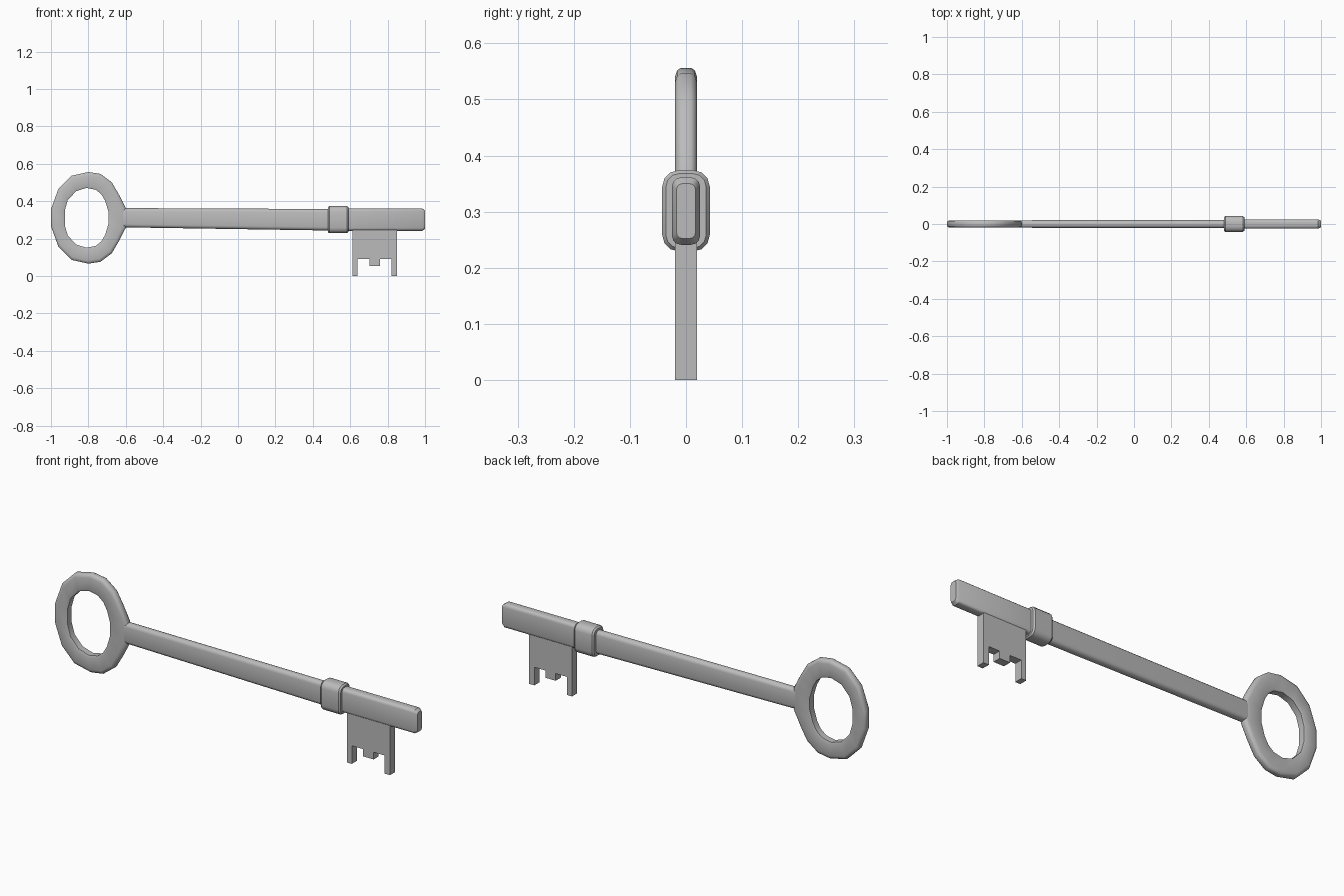
import bpy, bmesh
from math import cos, sin, pi, radians

cube = bpy.data.objects.get("Cube")
if cube:
    bpy.data.objects.remove(cube)

metal = bpy.data.materials.new("grey metal")
metal.use_nodes = True
GREY = (0.5, 0.5, 0.5, 1)
metal.diffuse_color = GREY
metal.node_tree.nodes["Principled BSDF"].inputs["Base Color"].default_value = GREY


def finish(name, bm, angle=35):
    """Turn a bmesh into a shaded, coloured object."""
    bmesh.ops.recalc_face_normals(bm, faces=bm.faces)
    mesh = bpy.data.meshes.new(name)
    bm.to_mesh(mesh)
    bm.free()
    mesh.materials.append(metal)
    obj = bpy.data.objects.new(name, mesh)
    bpy.context.collection.objects.link(obj)
    bpy.ops.object.select_all(action='DESELECT')
    obj.select_set(True)
    bpy.context.view_layer.objects.active = obj
    bpy.ops.object.shade_smooth_by_angle(angle=radians(angle))
    return obj


def bridge(bm, a, b):
    for i in range(len(a)):
        j = (i + 1) % len(a)
        bm.faces.new((a[i], a[j], b[j], b[i]))


def rounded_section(x, half_y, z_low, z_high, radius, steps=3):
    """Rounded rectangle across the key at position x."""
    mid, half_z = (z_low + z_high) / 2, (z_high - z_low) / 2
    points = []
    for corner, (sy, sz) in enumerate(((1, 1), (-1, 1), (-1, -1), (1, -1))):
        for k in range(steps + 1):
            a = (corner + k / steps) * pi / 2
            points.append((x, sy * (half_y - radius) + radius * cos(a),
                           mid + sz * (half_z - radius) + radius * sin(a)))
    return points


def loft(name, sections, steps=3):
    bm = bmesh.new()
    rings = [[bm.verts.new(p) for p in rounded_section(*s, steps)] for s in sections]
    for a, b in zip(rings, rings[1:]):
        bridge(bm, a, b)
    bm.faces.new(rings[0])
    bm.faces.new(rings[-1])
    return finish(name, bm)


# Bow: oval ring, upper half given as outer and inner outline, mirrored below
AXIS = 0.311
outer = [(-0.60, .053), (-0.637, .125), (-0.675, .19), (-0.735, .235),
         (-0.80, .245), (-0.89, .225), (-0.96, .155), (-1.0, .045)]
inner = [(-0.692, .03), (-0.71, .09), (-0.73, .125), (-0.76, .15),
         (-0.81, .16), (-0.865, .143), (-0.91, .095), (-0.926, .04)]
pairs = list(zip(outer, inner))
pairs += [((o[0], -o[1]), (i[0], -i[1])) for o, i in reversed(pairs)]
section = [(0, .016), (.12, .02), (.8, .02), (.95, .016), (1, .009)]
section += [(t, -y) for t, y in reversed(section)]
bm = bmesh.new()
loops = []
for o, i in pairs:
    loops.append([bm.verts.new((i[0] + (o[0] - i[0]) * t, y,
                                AXIS + i[1] + (o[1] - i[1]) * t)) for t, y in section])
for a, b in zip(loops, loops[1:] + loops[:1]):
    bridge(bm, a, b)
finish("bow", bm, 45)

# Shaft, widening slightly towards the collar
loft("shaft", [(-0.67, .014, .275, .347, .012), (-0.60, .02, .26, .363, .017),
               (0.50, .021, .243, .358, .018)])

# Collar with softened rims
loft("collar", [(0.48, .036, .235, .368, .024), (0.488, .0425, .229, .374, .03),
                (0.582, .0425, .229, .374, .03), (0.59, .036, .235, .368, .024)])

# Tip behind the collar, chamfered at the end
loft("tip", [(0.57, .025, .241, .361, .016), (0.985, .025, .241, .361, .016),
             (1.0, .017, .252, .35, .011)])

# Bit: flat plate with two legs and a middle tooth
outline = [(.613, .25), (.613, 0), (.64, 0), (.64, .09), (.703, .09), (.703, .054),
           (.76, .054), (.76, .09), (.82, .09), (.82, 0), (.85, 0), (.85, .25)]
bm = bmesh.new()
front, back = [[bm.verts.new((x, y, z)) for x, z in outline] for y in (-.02, .02)]
bridge(bm, front, back)
bm.faces.new(front)
bm.faces.new(back)
finish("bit", bm, 30)
